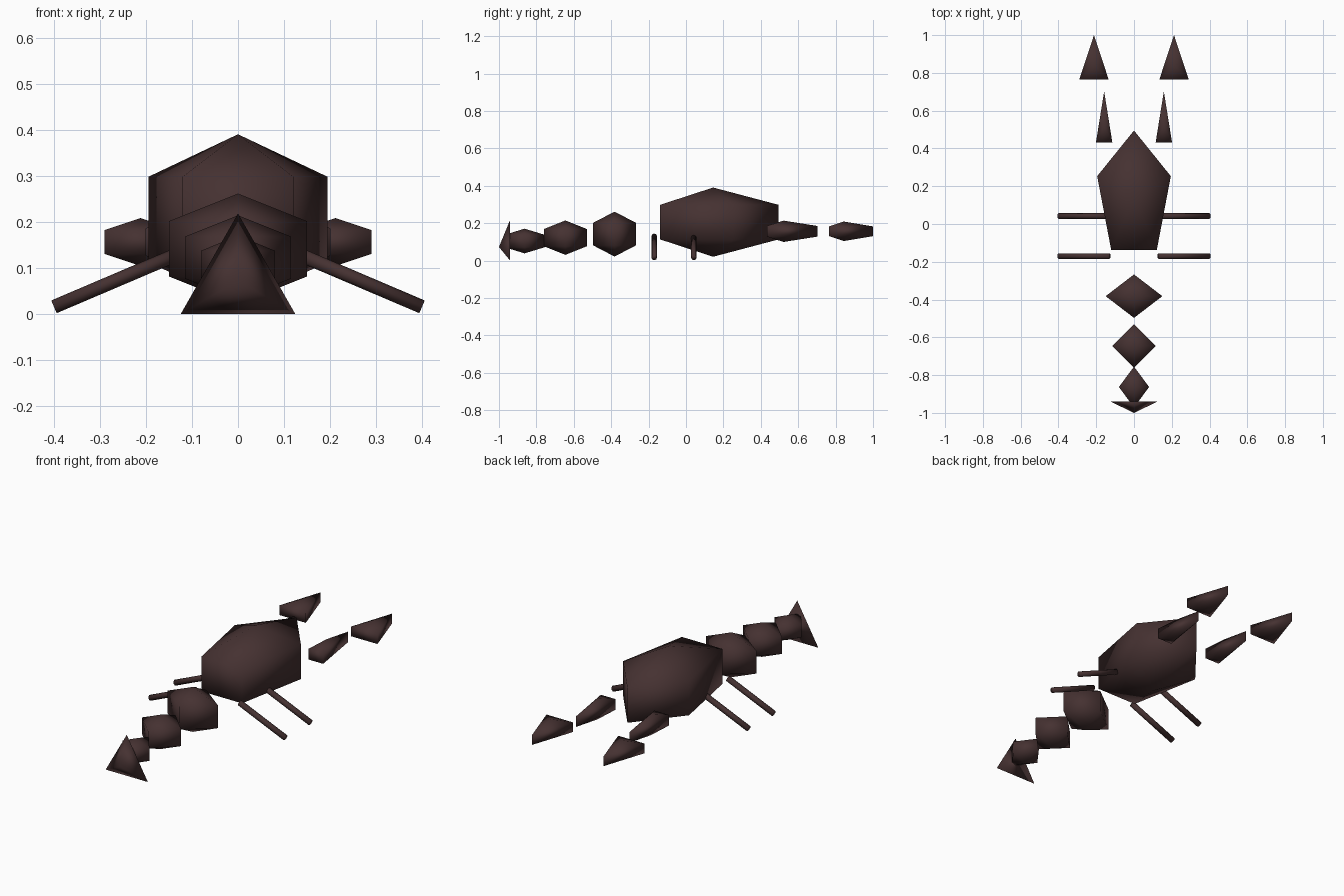
import bpy, bmesh
from math import sin, cos, pi
from mathutils import Vector, Matrix

old = bpy.data.objects.get("Cube")
if old:
    bpy.data.objects.remove(old, do_unlink=True)

shell = bpy.data.materials.new("dark brown shell")
shell.use_nodes = True
colour = (0.06, 0.031, 0.031, 1)
shell.diffuse_color = colour
bsdf = shell.node_tree.nodes["Principled BSDF"]
bsdf.inputs["Base Color"].default_value = colour
bsdf.inputs["Roughness"].default_value = 0.8


def finish(name, bm):
    bmesh.ops.recalc_face_normals(bm, faces=bm.faces)
    for f in bm.faces:
        f.smooth = True
    mesh = bpy.data.meshes.new(name)
    bm.to_mesh(mesh)
    bm.free()
    mesh.materials.append(shell)
    obj = bpy.data.objects.new(name, mesh)
    bpy.context.collection.objects.link(obj)
    return obj


def gem(name, sides, centre, size):
    """Upright prism with a pointed cap at each end, one corner facing +y."""
    bm = bmesh.new()
    cx, cy, cz = centre
    rx, ry, rz = size
    angles = [2 * pi * i / sides for i in range(sides)]
    low, high = [[bm.verts.new((cx + rx * sin(a), cy + ry * cos(a), cz + s * rz / 2))
                  for a in angles] for s in (-1, 1)]
    bottom = bm.verts.new((cx, cy, cz - rz))
    top = bm.verts.new((cx, cy, cz + rz))
    for i in range(sides):
        j = (i + 1) % sides
        bm.faces.new((low[i], low[j], high[j], high[i]))
        bm.faces.new((high[i], high[j], top))
        bm.faces.new((low[j], low[i], bottom))
    return finish(name, bm)


def rod(name, start, end, radius):
    """Thin round rod between two points."""
    a, b = Vector(start), Vector(end)
    turn = (b - a).to_track_quat('Z', 'Y').to_matrix().to_4x4()
    bm = bmesh.new()
    bmesh.ops.create_cone(bm, cap_ends=True, segments=8, radius1=radius, radius2=radius,
                          depth=(b - a).length,
                          matrix=Matrix.Translation((a + b) / 2) @ turn)
    return finish(name, bm)


# Body and tail segments
gem("body", 5, (0, 0.145, 0.206), (0.205, 0.35, 0.185))
gem("tail_segment_1", 4, (0, -0.382, 0.142), (0.15, 0.115, 0.12))
gem("tail_segment_2", 4, (0, -0.645, 0.123), (0.115, 0.115, 0.092))
gem("tail_segment_3", 4, (0, -0.863, 0.105), (0.08, 0.108, 0.066))

# Stinger: three-sided spike pointing forward
bm = bmesh.new()
base = [bm.verts.new((0.144 * sin(a), -0.94, 0.073 + 0.146 * cos(a)))
        for a in (0, 2 * pi / 3, 4 * pi / 3)]
tip = bm.verts.new((0, -1, 0.073))
bm.faces.new(base)
for i in range(3):
    bm.faces.new((base[i], base[(i + 1) % 3], tip))
finish("stinger", bm)

# Paired arms, claws and legs
for side, s in (("left", 1), ("right", -1)):
    gem(side + "_arm", 3, (s * 0.158, 0.522, 0.157), (0.05, 0.18, 0.057))
    gem(side + "_claw", 3, (s * 0.212, 0.843, 0.157), (0.09, 0.157, 0.052))
    for place, y in (("front", -0.17), ("back", 0.042)):
        rod(f"{side}_{place}_leg", (s * 0.13, y, 0.131), (s * 0.4, y, 0.016), 0.015)
